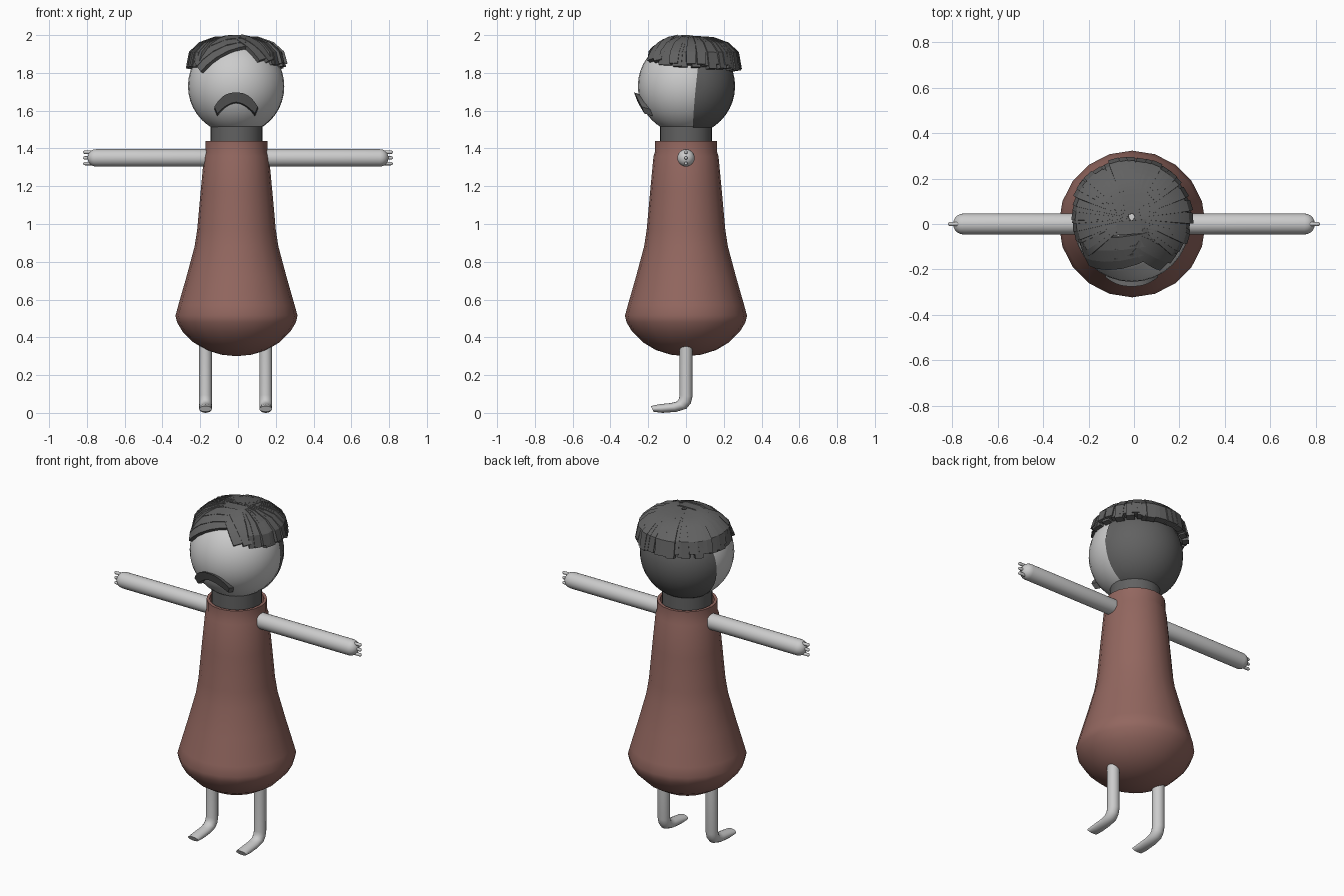
import bpy, bmesh, math, random
from mathutils import Vector, Matrix

if "Cube" in bpy.data.objects:
    bpy.data.objects.remove(bpy.data.objects["Cube"])

random.seed(4)
HEAD = Vector((-0.01, 0, 1.73))
CX = -0.008


def material(name, col):
    m = bpy.data.materials.new(name)
    m.diffuse_color = (*col, 1)
    m.use_nodes = True
    m.node_tree.nodes["Principled BSDF"].inputs["Base Color"].default_value = m.diffuse_color
    return m


BROWN = material("brown_cloth", (0.29, 0.135, 0.115))
DARK = material("dark_grey", (0.12, 0.12, 0.12))


def finish(bm, name, mat=None, angle=35):
    bmesh.ops.remove_doubles(bm, verts=bm.verts, dist=1e-5)
    bmesh.ops.recalc_face_normals(bm, faces=bm.faces)
    me = bpy.data.meshes.new(name)
    bm.to_mesh(me)
    bm.free()
    ob = bpy.data.objects.new(name, me)
    bpy.context.collection.objects.link(ob)
    if mat:
        me.materials.append(mat)
    bpy.ops.object.select_all(action='DESELECT')
    ob.select_set(True)
    bpy.context.view_layer.objects.active = ob
    bpy.ops.object.shade_smooth_by_angle(angle=math.radians(angle))
    return ob


def loft(bm, rings, cap=True):
    vs = [[bm.verts.new(p) for p in r] for r in rings]
    n = len(vs[0])
    for a, b in zip(vs, vs[1:]):
        for i in range(n):
            j = (i + 1) % n
            bm.faces.new((a[i], a[j], b[j], b[i]))
    if cap:
        bm.faces.new(vs[0])
        bm.faces.new(vs[-1])


def lathe(bm, profile, n, mat=Matrix()):
    rings = [[mat @ Vector((r * math.cos(2 * math.pi * i / n), r * math.sin(2 * math.pi * i / n), z))
              for i in range(n)] for r, z in profile]
    loft(bm, rings, cap=False)


def capsule(r, z0, z1, k=5):
    q = [math.pi / 2 * i / k for i in range(k + 1)]
    return ([(r * math.sin(a), z0 + r - r * math.cos(a)) for a in q] +
            [(r * math.cos(a), z1 - r + r * math.sin(a)) for a in q])


# Gown, with an open collar
bm = bmesh.new()
lathe(bm, [(0, .30), (.08, .308), (.16, .333), (.23, .375), (.285, .43), (.315, .48), (.323, .515),
           (.308, .57), (.265, .72), (.222, .88), (.208, .97), (.19, 1.17), (.172, 1.36),
           (.165, 1.38), (.165, 1.44), (.148, 1.44), (.148, 1.39), (0, 1.39)], 20,
      Matrix.Translation((CX, 0, 0)))
finish(bm, "gown", BROWN, 40)

# Neck
bm = bmesh.new()
lathe(bm, [(0, 1.35), (.137, 1.35), (.137, 1.52), (0, 1.52)], 32, Matrix.Translation((CX, 0, 0)))
finish(bm, "neck", DARK)

# Head and the darker shell on its back
bm = bmesh.new()
bmesh.ops.create_uvsphere(bm, u_segments=32, v_segments=20, radius=.255, matrix=Matrix.Translation(HEAD))
finish(bm, "head")
bm = bmesh.new()
bmesh.ops.create_uvsphere(bm, u_segments=32, v_segments=20, radius=.26, matrix=Matrix.Translation(HEAD))
bmesh.ops.bisect_plane(bm, geom=bm.verts[:] + bm.edges[:] + bm.faces[:], plane_co=HEAD + Vector((0, .065, 0)),
                       plane_no=(.05, 1, -.1), clear_inner=True)
finish(bm, "back_of_head", DARK)

# Drooping moustache: curved slab tilted to the face
bm = bmesh.new()
rings = []
for i in range(15):
    u = -1 + i / 7
    a = abs(u)
    x = .1 * u
    top, low = 1.696 - .075 * a ** 2.6, 1.645 - .06 * a ** 1.8
    x_top, x_low = x * 1.15, x
    ring = []
    for px, pz, d in ((x_top, top, 0), (x_low, low, 0), (x_low, low, .045), (x_top, top, .045)):
        ring.append((HEAD.x + px, -.275 + (1.696 - pz) * .38 + d + .012 * a * a, pz - d * .3 * (d > 0)))
    rings.append(ring)
loft(bm, rings)
finish(bm, "moustache", DARK, 30)

# Arms with three stubby fingers
for s, side in ((-1, "left"), (1, "right")):
    turn = Matrix.Translation((0, 0, 1.35)) @ Matrix.Rotation(s * math.pi / 2, 4, 'Y')
    bm = bmesh.new()
    lathe(bm, capsule(.046, .11, .797), 24, turn)
    finish(bm, side + "_arm", None, 50)
    bm = bmesh.new()
    for dz in (-.03, 0, .03):
        lathe(bm, capsule(.009, .75, .82, 3), 10, Matrix.Translation((0, 0, dz)) @ turn)
    finish(bm, side + "_fingers", None, 50)

# Legs flowing into flat-soled feet: (front y, z, back y, z) per ring
LEG = [(-.034, .37, .034, .37), (-.034, .095, .034, .085), (-.037, .075, .025, .05),
       (-.048, .06, .002, .022), (-.08, .052, -.05, .006), (-.14, .046, -.125, .0), (-.187, .036, -.172, .006)]
for x, side in ((-.172, "left"), (.147, "right")):
    bm = bmesh.new()
    rings = []
    for y0, z0, y1, z1 in LEG:
        f, b = Vector((x, y0, z0)), Vector((x, y1, z1))
        c, h = (f + b) / 2, (f - b) / 2
        rings.append([c + h * math.cos(t) + Vector((.034 * math.sin(t), 0, 0))
                      for t in (2 * math.pi * k / 16 for k in range(16))])
    loft(bm, rings)
    finish(bm, side + "_leg", None, 45)


# Hair: flat locks laid along paths over the skull
def lock(bm, pts, widths, thick):
    rings = []
    for i, p in enumerate(pts):
        t = (pts[min(i + 1, len(pts) - 1)] - pts[max(i - 1, 0)]).normalized()
        n = (p - HEAD).normalized()
        b = t.cross(n).normalized()
        n = b.cross(t).normalized()
        w, h = b * widths[i] / 2, n * thick / 2
        rings.append([p + w + h, p - w + h, p - w - h, p + w - h])
    loft(bm, rings)


bm = bmesh.new()
N = 38
for i in range(N):
    a = math.radians(-38 + 256 * i / (N - 1) + random.uniform(-2, 2))
    k = random.uniform(.97, 1.03)
    tip = 1.835 - .012 * math.sin(a) + random.uniform(-.015, .015)
    pts = [Vector((HEAD.x + .248 * r * k * math.cos(a), .032 + .243 * r * k * math.sin(a), z))
           for r, z in ((.05, 1.978), (.45, 1.972), (.75, 1.945), (.94, 1.902), (1.0, tip))]
    lock(bm, pts, [.02, .035, .045, .05, .046], .036)
finish(bm, "hair_crown", DARK, 30)


def skull(x, y=None, z=None, r=.262):
    if y is None:
        y = -math.sqrt(r * r - x * x - (z - HEAD.z) ** 2)
        return Vector((x, y, z - HEAD.z))
    return Vector((x, y, math.sqrt(r * r - x * x - y * y)))


# Fringe swept to both sides of a parting
bm = bmesh.new()
FRINGE = [((.11, -.10), (-.19, 1.815)), ((.13, -.07), (-.205, 1.84)), ((.15, -.04), (-.215, 1.86)),
          ((.15, 0), (-.22, 1.87)),
          ((.02, -.10), (.135, 1.865)), ((.03, -.07), (.175, 1.86)), ((.04, -.04), (.205, 1.87))]
for j, ((sx, sy), (ex, ez)) in enumerate(FRINGE):
    s, e = skull(sx, sy), skull(ex, z=ez)
    pts = [HEAD + s.lerp(e, t / 6).normalized() * (.262 + .002 * (j % 3)) for t in range(7)]
    lock(bm, pts, [.05, .06, .06, .06, .058, .055, .05], .022)
finish(bm, "fringe", DARK, 30)
